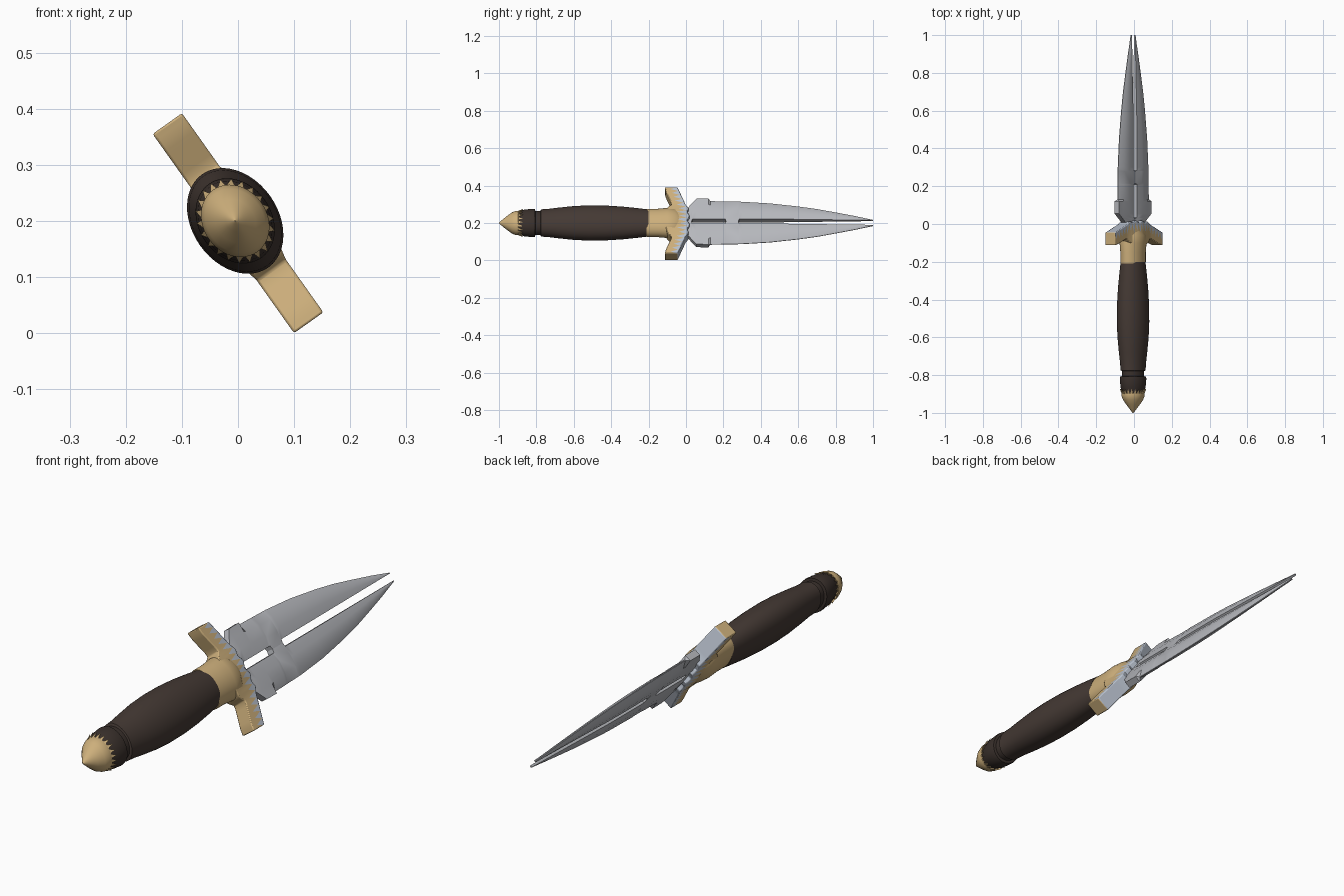
import bpy, bmesh, math
from mathutils import Vector

if "Cube" in bpy.data.objects:
    bpy.data.objects.remove(bpy.data.objects["Cube"])

# Local frame: w = blade width, y = length, t = thickness (rolled about y)
U = Vector((-0.579, 0, 0.815))
V = Vector((0.815, 0, 0.579))
AXIS = Vector((-0.005, 0, 0.2))
GUARD_AXIS = Vector((0, 0, 0.196))


def place(w, y, t, c=AXIS):
    return c + U * w + V * t + Vector((0, y, 0))


def material(name, rgb):
    m = bpy.data.materials.new(name)
    m.diffuse_color = (*rgb, 1)
    m.use_nodes = True
    m.node_tree.nodes["Principled BSDF"].inputs["Base Color"].default_value = m.diffuse_color
    return m


STEEL = material("steel", (0.47, 0.48, 0.51))
PALE = material("pale_steel", (0.48, 0.53, 0.61))
GOLD = material("gold", (0.61, 0.43, 0.20))
LEATHER = material("brown_leather", (0.058, 0.041, 0.034))
DARK = material("dark_brown", (0.042, 0.030, 0.025))


def loft(name, rings, mats, rule=None, angle=35):
    """Skin closed rings; rule(row, column) picks the material index."""
    bm = bmesh.new()
    rows = [[bm.verts.new(p) for p in r] for r in rings]
    n = len(rows[0])
    for i in range(len(rows) - 1):
        for j in range(n):
            k = (j + 1) % n
            f = bm.faces.new((rows[i][j], rows[i][k], rows[i + 1][k], rows[i + 1][j]))
            f.material_index = rule(i, j) if rule else 0
    bm.faces.new(rows[0])
    bm.faces.new(rows[-1])
    return finish(name, bm, mats, angle)


def finish(name, bm, mats, angle):
    bmesh.ops.recalc_face_normals(bm, faces=bm.faces)
    me = bpy.data.meshes.new(name)
    bm.to_mesh(me)
    bm.free()
    for m in mats:
        me.materials.append(m)
    ob = bpy.data.objects.new(name, me)
    bpy.context.collection.objects.link(ob)
    bpy.ops.object.select_all(action='DESELECT')
    bpy.context.view_layer.objects.active = ob
    ob.select_set(True)
    bpy.ops.object.shade_smooth_by_angle(angle=math.radians(angle))
    return ob


def turned(name, profile, mat, flat=0.75, n=48):
    """Elliptical turning from (y, half width) pairs."""
    rings = [[place(r * math.cos(a), y, r * flat * math.sin(a))
              for a in (2 * math.pi * j / n for j in range(n))] for y, r in profile]
    return loft(name, rings, [mat])


def lerp(table, x):
    for (x0, a), (x1, b) in zip(table, table[1:]):
        if x <= x1:
            return a + (b - a) * (x - x0) / (x1 - x0)
    return table[-1][1]


# Grip, collar and pommel
turned("grip", [(-0.2, 0.070), (-0.2, 0.078), (-0.26, 0.086), (-0.34, 0.095), (-0.43, 0.101),
                (-0.52, 0.102), (-0.6, 0.098), (-0.68, 0.089), (-0.74, 0.081),
                (-0.775, 0.079), (-0.78, 0.066)], LEATHER)
turned("grip_neck", [(-0.77, 0.068), (-0.815, 0.068)], DARK, 0.78)
turned("pommel_ring", [(-0.805, 0.066), (-0.808, 0.079), (-0.82, 0.081), (-0.865, 0.076),
                       (-0.88, 0.070), (-0.9, 0.066)], DARK, 0.8)
turned("pommel_cap", [(-0.885, 0.056), (-0.897, 0.068), (-0.91, 0.068), (-0.93, 0.060),
                      (-0.955, 0.041), (-0.98, 0.020), (-0.995, 0.007), (-1.0, 0.001)], GOLD, 0.84)
turned("collar", [(-0.21, 0.083), (-0.2, 0.084), (-0.15, 0.084), (-0.1, 0.089),
                  (-0.06, 0.085), (-0.03, 0.06)], GOLD, 0.68)

# Crown of small teeth round the pommel
bm = bmesh.new()
TEETH = 22
for i in range(TEETH):
    def at(k, r, y):
        a = 2 * math.pi * (i + k) / TEETH
        return bm.verts.new(place(r * math.cos(a), y, r * 0.82 * math.sin(a)))
    a, b, tip, inner = at(-.5, .066, -.905), at(.5, .066, -.905), at(.15, .080, -.872), at(0, .058, -.89)
    for f in ((a, b, tip), (a, tip, inner), (b, inner, tip), (a, inner, b)):
        bm.faces.new(f)
finish("pommel_teeth", bm, [GOLD], 20)

# Cross guard: swept arms, pale steel front with a jagged edge against the gold
FRONT = [(0, 0.005), (0.03, 0.022), (0.055, 0.004), (0.08, 0.016), (0.1, 0.0), (0.218, -0.045)]
BACK = [(0, -0.12), (0.085, -0.10), (0.105, -0.075), (0.19, -0.108), (0.218, -0.113)]
STEPS = 34
rings = []
for i in range(STEPS + 1):
    w = 0.2177 * (2 * i / STEPS - 1)
    d = abs(w)
    y0, y1 = lerp(BACK, d), lerp(FRONT, d)
    mid = y1 - (0.058 if i % 2 else 0.010) * (1 - 0.3 * d / 0.218)
    root = max(0, 1 - d / 0.1)
    tb, tf = 0.032 + 0.026 * root, 0.032 + 0.004 * root
    tm = tb + (tf - tb) * (mid - y0) / (y1 - y0)
    rings.append([place(w, y, t, GUARD_AXIS) for y, t in
                  ((y0, tb), (mid, tm), (y1, tf), (y1, -tf), (mid, -tm), (y0, -tb))])
guard = loft("cross_guard", rings, [GOLD, PALE], lambda i, j: 1 if j in (1, 2, 3) else 0)
bev = guard.modifiers.new("soft_edges", 'BEVEL')
bev.width = 0.004
bev.segments = 2
bev.limit_method = 'ANGLE'
bev.angle_limit = math.radians(50)

# Blade: two mirrored prongs joined at root and bridge
OUTER = [(-0.02, 0.04), (0.01, 0.09), (0.055, 0.149), (0.12, 0.150), (0.13, 0.142), (0.3, 0.138),
         (0.45, 0.127), (0.6, 0.107), (0.7, 0.090), (0.8, 0.068), (0.9, 0.045), (1.0, 0.019)]
YS = [-0.02, 0.01, 0.03, 0.034, 0.055, 0.12, 0.13, 0.2, 0.21, 0.214, 0.28, 0.284, 0.3,
      0.37, 0.45, 0.52, 0.6, 0.65, 0.7, 0.75, 0.8, 0.85, 0.9, 0.95, 1.0]
for side, label in ((1, "upper"), (-1, "lower")):
    rings = []
    for y in YS:
        solid = y <= 0.03 or 0.214 <= y <= 0.28
        inner = 0 if solid else 0.015
        outer = lerp(OUTER, y)
        k = 1 if y < 0.5 else 1 - 0.75 * (y - 0.5) / 0.5
        edge = 0.014 if y <= 0.12 else 0.0015
        half = [(0, 0.015 * k), (0.35, 0.019 * k), (0.72, 0.015 * k), (1, edge)]
        pts = half + [(f, -t) for f, t in reversed(half)]
        rings.append([place(side * (inner + (outer - inner) * f), y, t) for f, t in pts])
    loft(label + "_blade_prong", rings, [STEEL], angle=32)
